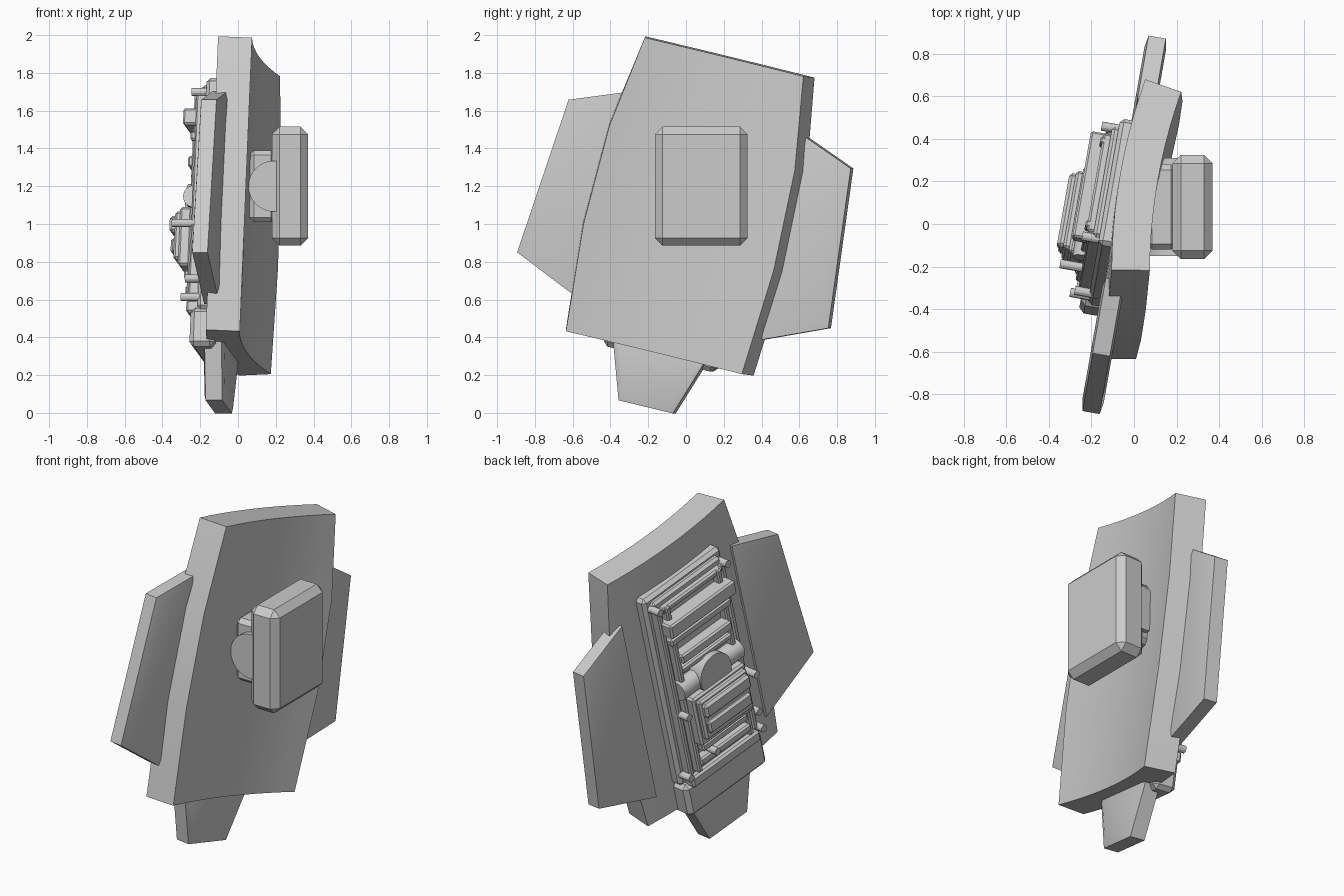
import bpy
import bmesh
from math import radians, sin, cos
from mathutils import Matrix, Vector

cube = bpy.data.objects.get("Cube")
if cube:
    bpy.data.objects.remove(cube, do_unlink=True)

GREY = (0.6, 0.6, 0.6, 1.0)
mat = bpy.data.materials.new("plain grey")
mat.use_nodes = True
mat.diffuse_color = GREY
mat.node_tree.nodes["Principled BSDF"].inputs["Base Color"].default_value = GREY

# Plate space: x through the thickness, y across, z up, then tilted and turned
TILT = (Matrix.Translation((0, 0, 1.1)) @ Matrix.Rotation(radians(-10), 4, 'Z')
        @ Matrix.Rotation(radians(-13.5), 4, 'X') @ Matrix.Translation((0, 0.035, 0)))
WORLD = Matrix.Identity(4)


def finish(name, bm, frame=TILT, sharp=28):
    bmesh.ops.recalc_face_normals(bm, faces=bm.faces)
    for f in bm.faces:
        f.smooth = True
    for e in bm.edges:
        e.smooth = e.calc_face_angle(0) < radians(sharp)
    bm.transform(frame)
    mesh = bpy.data.meshes.new(name)
    bm.to_mesh(mesh)
    bm.free()
    mesh.materials.append(mat)
    ob = bpy.data.objects.new(name, mesh)
    bpy.context.collection.objects.link(ob)
    return ob


def block(name, xs, ys, zs, bevel=0.01, frame=TILT):
    bm = bmesh.new()
    bmesh.ops.create_cube(bm, size=1)
    for v in bm.verts:
        for i, (lo, hi) in enumerate((xs, ys, zs)):
            v.co[i] = lo if v.co[i] < 0 else hi
    if bevel:
        bmesh.ops.bevel(bm, geom=bm.edges[:], offset=bevel, segments=1, affect='EDGES')
    return finish(name, bm, frame)


def rod(name, a, b, radius, sides=16, frame=TILT):
    a, b = Vector(a), Vector(b)
    bm = bmesh.new()
    bmesh.ops.create_cone(bm, cap_ends=True, segments=sides, radius1=radius,
                          radius2=radius, depth=(b - a).length)
    turn = (b - a).to_track_quat('Z', 'Y').to_matrix().to_4x4()
    bm.transform(Matrix.Translation((a + b) / 2) @ turn)
    return finish(name, bm, frame)


def prism(name, outline, x0, x1, inset=0.06, depth=0.01):
    bm = bmesh.new()
    base = bm.faces.new([bm.verts.new((x0, y, z)) for y, z in outline])
    out = bmesh.ops.extrude_face_region(bm, geom=[base], use_keep_orig=True)
    for v in out["geom"]:
        if isinstance(v, bmesh.types.BMVert):
            v.co.x = x1
    bmesh.ops.recalc_face_normals(bm, faces=bm.faces)
    caps = [f for f in bm.faces if abs(f.normal.x) > 0.9]
    for f in caps:
        bmesh.ops.inset_region(bm, faces=[f], thickness=inset, depth=depth)
    return finish(name, bm)


# Curved main plate: arc columns across, bowed side edges
AXIS, R_IN, R_OUT, COLS = 2.745, 2.85, 2.67, 10
ROWS = [(0.815, 0.47), (0.32, 0.55), (-0.22, 0.565), (-0.795, 0.522)]
bm = bmesh.new()
grid = []
for z, half in ROWS:
    angles = [half / R_IN * (2 * i / COLS - 1) for i in range(COLS + 1)]
    grid.append([bm.verts.new((AXIS - R_IN * cos(a), R_IN * sin(a), z)) for a in angles])
for r in range(len(ROWS) - 1):
    for c in range(COLS):
        bm.faces.new((grid[r][c], grid[r][c + 1], grid[r + 1][c + 1], grid[r + 1][c]))
out = bmesh.ops.extrude_face_region(bm, geom=bm.faces[:], use_keep_orig=True)
for v in out["geom"]:
    if isinstance(v, bmesh.types.BMVert):
        v.co.x = AXIS + (v.co.x - AXIS) * R_OUT / R_IN
        v.co.y *= R_OUT / R_IN
finish("main_plate", bm)

# Side wings and lower fin
for side, label in ((1, "rear"), (-1, "front")):
    prism(label + "_wing", [(side * y, z) for y, z in
          ((0.44, 0.525), (0.78, 0.395), (0.86, -0.455), (0.44, -0.635))], -0.086, -0.004)
prism("lower_fin", [(-0.29, -0.68), (0.29, -0.68), (0.15, -1.09), (-0.15, -1.09)],
      -0.11, -0.02, inset=0.04)

# Grip box with its mount on the outer side, square to the world axes
block("grip_box", (0.18, 0.37), (-0.165, 0.325), (0.885, 1.515), 0.04, WORLD)
block("grip_mount", (0.06, 0.2), (-0.12, 0.28), (1.01, 1.39), 0.025, WORLD)
rod("grip_pivot", (0.19, -0.15, 1.2), (0.19, 0.31, 1.2), 0.135, 32, WORLD)

# Layered machinery bed on the inner side
block("bed_base", (-0.15, -0.04), (-0.31, 0.31), (-0.63, 0.63), 0.02)
block("bed_layer", (-0.18, -0.1), (-0.27, 0.27), (-0.6, 0.6), 0.015)
block("bottom_block", (-0.185, -0.05), (-0.31, 0.31), (-0.83, -0.62), 0.025)
block("bottom_ledge", (-0.215, -0.1), (-0.27, 0.27), (-0.64, -0.57), 0.012)
for side in (-1, 1):
    for y, depth in ((0.255, -0.205), (0.205, -0.225)):
        block("long_rail", (depth, -0.1), sorted((side * (y - 0.017), side * (y + 0.017))),
              (-0.56, 0.56), 0.008)

# Cross slats
for z, half, depth, thick in ((0.54, 0.24, -0.215, 0.04), (0.43, 0.26, -0.275, 0.09),
                              (0.33, 0.24, -0.235, 0.05), (0.2, 0.2, -0.25, 0.06),
                              (0.12, 0.2, -0.23, 0.04), (-0.41, 0.18, -0.25, 0.05),
                              (-0.5, 0.2, -0.235, 0.05)):
    block("cross_slat", (depth, -0.1), (-half, half), (z - thick / 2, z + thick / 2), 0.01)

# Central drum lying across the bed, with a round boss
rod("cross_drum", (-0.2, -0.24, 0), (-0.2, 0.24, 0), 0.06, 24)
rod("round_boss", (-0.1, 0, 0), (-0.27, 0, 0), 0.12, 32)

# Stepped lower block
block("step_low", (-0.28, -0.1), (-0.21, 0.21), (-0.37, -0.05), 0.012)
block("step_middle", (-0.31, -0.2), (-0.19, 0.19), (-0.33, -0.07), 0.012)
block("step_top", (-0.34, -0.25), (-0.18, 0.18), (-0.18, -0.09), 0.015)
block("step_shelf", (-0.33, -0.25), (-0.17, 0.17), (-0.29, -0.21), 0.012)

# Pegs
for y, z, tip in ((0.27, 0.56, -0.23), (-0.27, 0.56, -0.23), (0.28, -0.56, -0.22),
                  (-0.28, -0.56, -0.24), (0.1, -0.47, -0.27), (-0.25, -0.15, -0.31),
                  (0.25, -0.15, -0.27), (-0.29, -0.46, -0.22)):
    rod("peg", (-0.1, y, z), (tip, y, z), 0.022, 12)
